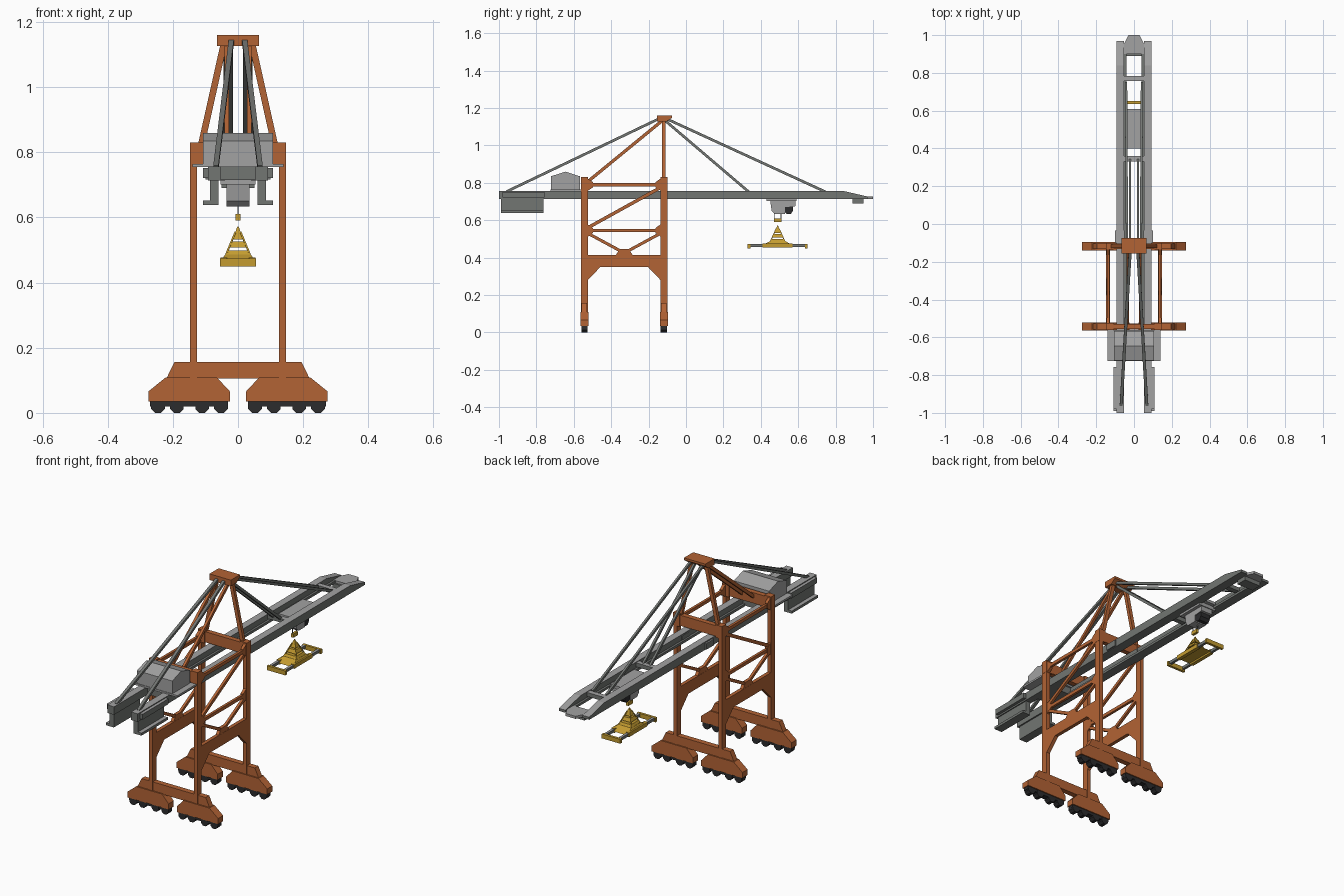
import bpy, bmesh, math
from mathutils import Vector

if "Cube" in bpy.data.objects:
    bpy.data.objects.remove(bpy.data.objects["Cube"])


def mat(name, r, g, b):
    m = bpy.data.materials.new(name)
    m.diffuse_color = (r, g, b, 1)
    m.use_nodes = True
    m.node_tree.nodes["Principled BSDF"].inputs["Base Color"].default_value = m.diffuse_color
    return m


ORANGE = mat("orange", 0.45, 0.125, 0.035)
DARK = mat("dark_grey", 0.17, 0.18, 0.17)
LIGHT = mat("light_grey", 0.36, 0.36, 0.36)
BLACK = mat("black", 0.025, 0.025, 0.027)
YELLOW = mat("yellow", 0.55, 0.33, 0.03)


def finish(name, bm, m, top=None):
    """Make an object; upward faces may take a second colour."""
    bmesh.ops.recalc_face_normals(bm, faces=bm.faces)
    me = bpy.data.meshes.new(name)
    me.materials.append(m)
    if top:
        me.materials.append(top)
        for f in bm.faces:
            f.normal_update()
            f.material_index = int(f.normal.z > 0.5)
    bm.to_mesh(me)
    bm.free()
    ob = bpy.data.objects.new(name, me)
    bpy.context.collection.objects.link(ob)
    return ob


def prism(name, axis, pts, a, b, m, top=None):
    """Extrude a profile along x (y,z points), y (x,z) or z (x,y)."""
    put = {"x": lambda p, t: (t, p[0], p[1]),
           "y": lambda p, t: (p[0], t, p[1]),
           "z": lambda p, t: (p[0], p[1], t)}[axis]
    bm = bmesh.new()
    lo = [bm.verts.new(put(p, a)) for p in pts]
    hi = [bm.verts.new(put(p, b)) for p in pts]
    bm.faces.new(lo)
    bm.faces.new(hi)
    n = len(pts)
    for i in range(n):
        j = (i + 1) % n
        bm.faces.new((lo[i], lo[j], hi[j], hi[i]))
    return finish(name, bm, m, top)


def box(name, x0, x1, y0, y1, z0, z1, m, top=None):
    return prism(name, "x", [(y0, z0), (y1, z0), (y1, z1), (y0, z1)], x0, x1, m, top)


def bar(name, p, q, w, h, m):
    """Rectangular bar from p to q, w across and h deep."""
    p, q = Vector(p), Vector(q)
    d = (q - p).normalized()
    ref = Vector((1, 0, 0)) if abs(d.x) < 0.9 else Vector((0, 1, 0))
    v = d.cross(ref).normalized()
    u = v.cross(d)
    bm = bmesh.new()
    ends = [[bm.verts.new(c + u * s * w / 2 + v * t * h / 2)
             for s, t in ((-1, -1), (1, -1), (1, 1), (-1, 1))] for c in (p, q)]
    for e in ends:
        bm.faces.new(e)
    for i in range(4):
        j = (i + 1) % 4
        bm.faces.new((ends[0][i], ends[0][j], ends[1][j], ends[1][i]))
    return finish(name, bm, m)


def frustum(name, cy, x0, y0, z0, x1, y1, z1, m):
    bm = bmesh.new()
    lo, hi = [[bm.verts.new((a * x, cy + b * y, z)) for a, b in
               ((-1, -1), (1, -1), (1, 1), (-1, 1))] for x, y, z in ((x0, y0, z0), (x1, y1, z1))]
    bm.faces.new(lo)
    bm.faces.new(hi)
    for i in range(4):
        j = (i + 1) % 4
        bm.faces.new((lo[i], lo[j], hi[j], hi[i]))
    return finish(name, bm, m)


YB, YF = -0.543, -0.118   # land side and water side leg rows

# Leg rows: sill beams, bogies, wheels, legs, top cross beams
for y, row in ((YB, "land"), (YF, "water")):
    prism(row + "_sill_beam", "y", [(-.22, .105), (.22, .105), (.195, .157), (-.195, .157)],
          y - .015, y + .015, ORANGE)
    box(row + "_cross_beam", -.13, .13, y - .014, y + .014, .765, .823, ORANGE)
    for s in (-1, 1):
        prism(row + "_bogie", "y", [(s * x, z) for x, z in (
            (.275, .035), (.275, .066), (.222, .109), (.065, .109), (.025, .066), (.025, .035))],
            y - .022, y + .022, ORANGE)
        box(row + "_axle_frame", *sorted((s * .03, s * .27)), y - .016, y + .016, .02, .036, BLACK)
        for x in (.052, .11, .188, .246):
            prism(row + "_wheel", "y", [(s * x + .023 * math.cos(math.pi * (k + .5) / 4),
                  .0213 + .023 * math.sin(math.pi * (k + .5) / 4)) for k in range(8)],
                  y - .017, y + .017, BLACK)
        box(row + "_leg", *sorted((s * .126, s * .147)), y - .018, y + .018, .10, .80, ORANGE)
        box(row + "_leg_head", *sorted((s * .108, s * .148)), y - .018, y + .018, .76, .83, ORANGE)
        # Gussets where the side bracing meets the leg
        d = 1 if y == YB else -1
        for z in (.545, .79):
            prism(row + "_gusset", "x", [(y + d * .017, z - .033), (y + d * .045, z - .014),
                  (y + d * .045, z + .014), (y + d * .017, z + .033)],
                  s * .137 - .008, s * .137 + .008, ORANGE)

# Side frames: portal beam with haunches and bracing
for s in (-1, 1):
    x = s * .137
    prism("portal_beam", "x", [(YB, .415), (YB, .28), (YB + .018, .28), (YB + .085, .35),
          (YF - .085, .35), (YF - .018, .28), (YF, .28), (YF, .415)], x - .01, x + .01, ORANGE)
    prism("portal_gusset", "x", [(-.375, .415), (-.355, .445), (-.306, .445), (-.286, .415)],
          x - .009, x + .009, ORANGE)
    for y in (YB, YF):
        bar("lower_brace", (x, -.33, .425), (x, y, .54), .014, .016, ORANGE)
    for z in (.545, .79):
        bar("side_tie", (x, YB, z), (x, YF, z), .014, .018, ORANGE)
    bar("side_diagonal", (x, YB, .55), (x, YF, .785), .014, .018, ORANGE)
    # Apex tower
    bar("tower_leg", (s * .118, YF, .80), (s * .043, YF, 1.135), .02, .018, ORANGE)
    bar("tower_back_brace", (s * .034, YB + .01, .80), (s * .034, YF, 1.14), .014, .017, ORANGE)
prism("tower_head", "x", [(-.155, 1.127), (-.155, 1.16), (-.075, 1.16), (-.075, 1.148), (-.105, 1.127)],
      -.065, .065, ORANGE)

# Girders, hinges, counterweights and stays
for s in (-1, 1):
    prism("boom_girder", "x", [(-1, .713), (.97, .713), (.97, .727), (.84, .757), (-1, .757)],
          *sorted((s * .052, s * .092)), DARK, LIGHT)
    box("trolley_rail", *sorted((s * .04, s * .053)), -.57, .93, .713, .726, DARK)
    box("boom_hinge", *sorted((s * .05, s * .1)), -.1, -.035, .716, .75, DARK, LIGHT)
    box("counterweight", *sorted((s * .06, s * .086)), -.99, -.762, .64, .715, DARK)
    box("counterweight_foot", *sorted((s * .06, s * .108)), -.99, -.762, .638, .652, DARK, LIGHT)
    box("counterweight_cap", *sorted((s * .058, s * .108)), -.98, -.757, .722, .752, DARK, LIGHT)
    bar("back_stay", (s * .02, -.14, 1.145), (s * .068, -.96, .753), .016, .014, DARK)
    bar("inner_fore_stay", (s * .021, -.12, 1.14), (s * .021, .34, .748), .012, .014, DARK)
    bar("outer_fore_stay", (s * .037, -.11, 1.145), (s * .042, .75, .75), .012, .014, DARK)
for y in (.345, .77):
    box("boom_cross_tie", -.055, .055, y - .014, y + .014, .732, .754, DARK, LIGHT)
prism("boom_tip", "z", [(-.055, .9), (.055, .9), (.055, .95), (.03, 1), (-.03, 1), (-.055, .95)],
      .713, .727, LIGHT)
box("boom_tip_bracket", -.05, .05, .89, .95, .69, .714, DARK)

# Machinery house on its deck
box("house_deck", -.14, .14, -.725, -.56, .755, .765, LIGHT)
box("house_underframe", -.055, .055, -.71, -.57, .715, .756, DARK)
prism("machinery_house", "x", [(-.722, .764), (-.722, .835), (-.645, .86), (-.567, .835), (-.567, .764)],
      -.107, .107, LIGHT)

# Trolley with operator cab
box("trolley_frame", -.035, .035, .40, .61, .722, .738, LIGHT)
box("trolley_carriage", -.053, .053, .43, .59, .702, .724, LIGHT)
prism("trolley_body", "x", [(.45, .705), (.458, .65), (.475, .634), (.53, .634), (.53, .67), (.585, .675), (.585, .705)],
      -.035, .035, LIGHT)
prism("operator_cab", "x", [(.53, .675), (.525, .645), (.54, .633), (.56, .633), (.572, .65), (.572, .675)],
      -.03, .03, BLACK)

# Hoist block and spreader
CY = .49
box("hoist_block", -.007, .007, CY - .02, CY + .02, .59, .61, YELLOW)
for d in (-.018, .018):
    box("hoist_rope", -.0015, .0015, CY + d - .0015, CY + d + .0015, .608, .636, DARK)
frustum("headblock_peak", CY, .017, .016, .533, .002, .002, .572, YELLOW)
frustum("headblock_middle", CY, .028, .029, .508, .02, .02, .526, YELLOW)
frustum("headblock_base", CY, .04, .043, .484, .032, .034, .499, YELLOW)
for a in (-1, 1):
    for b in (-1, 1):
        bar("headblock_strut", (a * .036, CY + b * .038, .488), (a * .008, CY + b * .008, .555),
            .005, .005, YELLOW)
frustum("spreader_centre", CY, .053, .085, .464, .04, .045, .486, YELLOW)
for s in (-1, 1):
    box("spreader_side_beam", *sorted((s * .036, s * .05)), .345, .635, .458, .474, DARK, LIGHT)
    box("spreader_centre_rail", *sorted((s * .034, s * .054)), .41, .57, .455, .477, YELLOW)
    e = CY + s * .153
    box("spreader_end", -.056, .056, e - .007, e + .007, .45, .474, YELLOW)
